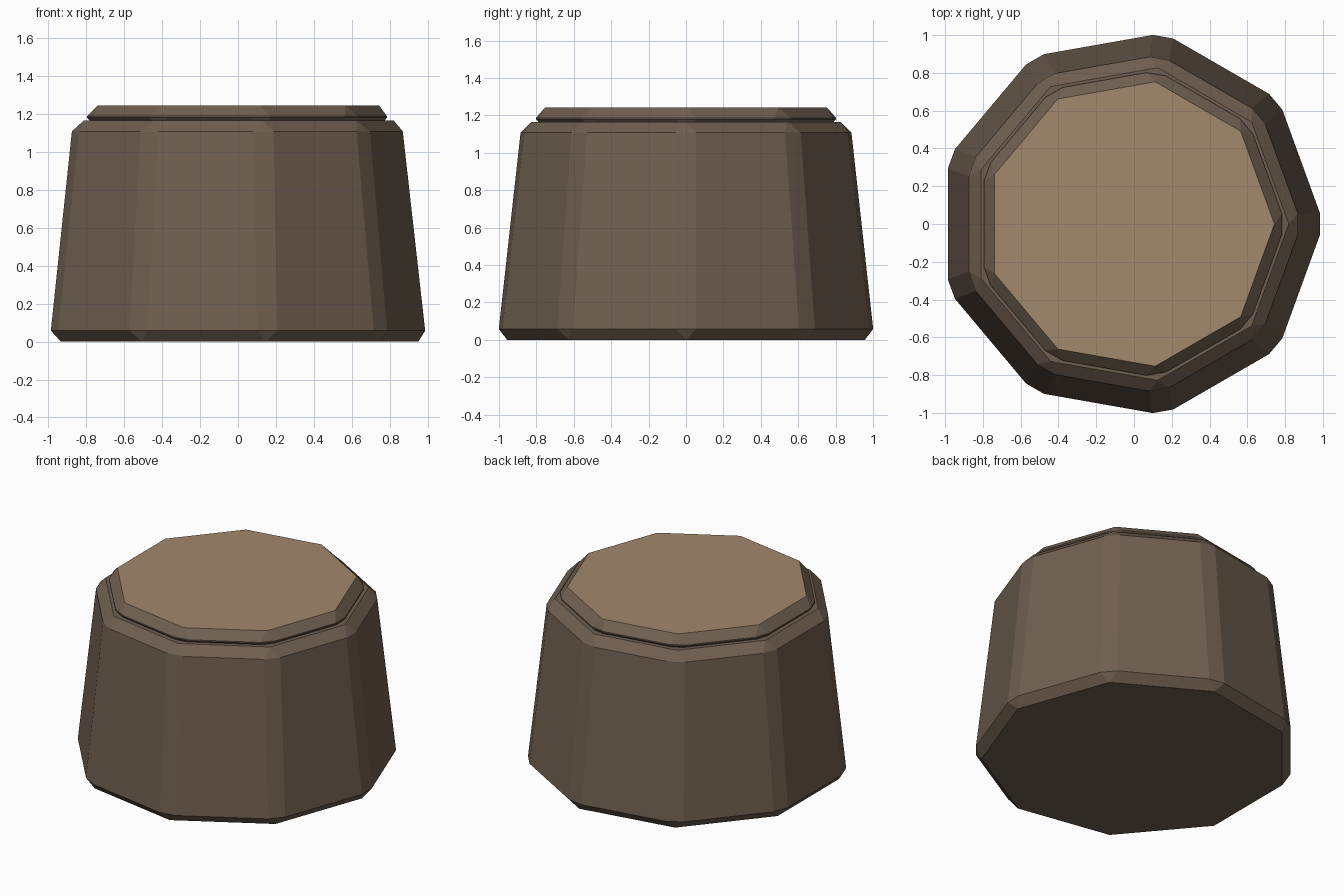
import bpy, bmesh
from math import cos, sin, radians

if "Cube" in bpy.data.objects:
    bpy.data.objects.remove(bpy.data.objects["Cube"])

SIDES = 9
CX = -0.021  # shift that centres the nine-sided outline on x


def material(name, color):
    m = bpy.data.materials.new(name)
    m.diffuse_color = (*color, 1)
    m.use_nodes = True
    m.node_tree.nodes["Principled BSDF"].inputs["Base Color"].default_value = m.diffuse_color
    return m


bark = material("bark", (0.16, 0.115, 0.08))
wood = material("cut_wood", (0.36, 0.25, 0.15))


def bevelled_block(name, r0, z0, r1, z1, bevel, top_mat):
    bm = bmesh.new()
    rings = [[bm.verts.new((CX + r * cos(radians(i * 360 / SIDES)),
                            r * sin(radians(i * 360 / SIDES)), z))
              for i in range(SIDES)] for r, z in ((r0, z0), (r1, z1))]
    low, high = rings
    bm.faces.new(low[::-1])
    bm.faces.new(high)
    for i in range(SIDES):
        j = (i + 1) % SIDES
        bm.faces.new((low[i], low[j], high[j], high[i]))
    bmesh.ops.bevel(bm, geom=bm.edges[:], offset=bevel, offset_type='OFFSET',
                    segments=1, profile=0.5, affect='EDGES', clamp_overlap=True)
    bm.normal_update()
    for f in bm.faces:
        if f.normal.z > 0.99:
            f.material_index = 1
    me = bpy.data.meshes.new(name)
    bm.to_mesh(me)
    bm.free()
    me.materials.append(bark)
    me.materials.append(top_mat)
    ob = bpy.data.objects.new(name, me)
    bpy.context.collection.objects.link(ob)


# Tapered trunk
bevelled_block("trunk", 1.033, 0.0, 0.902, 1.165, 0.058, bark)
# Thin cut disc sitting on the trunk
bevelled_block("cut_top", 0.824, 1.123, 0.824, 1.243, 0.056, wood)
